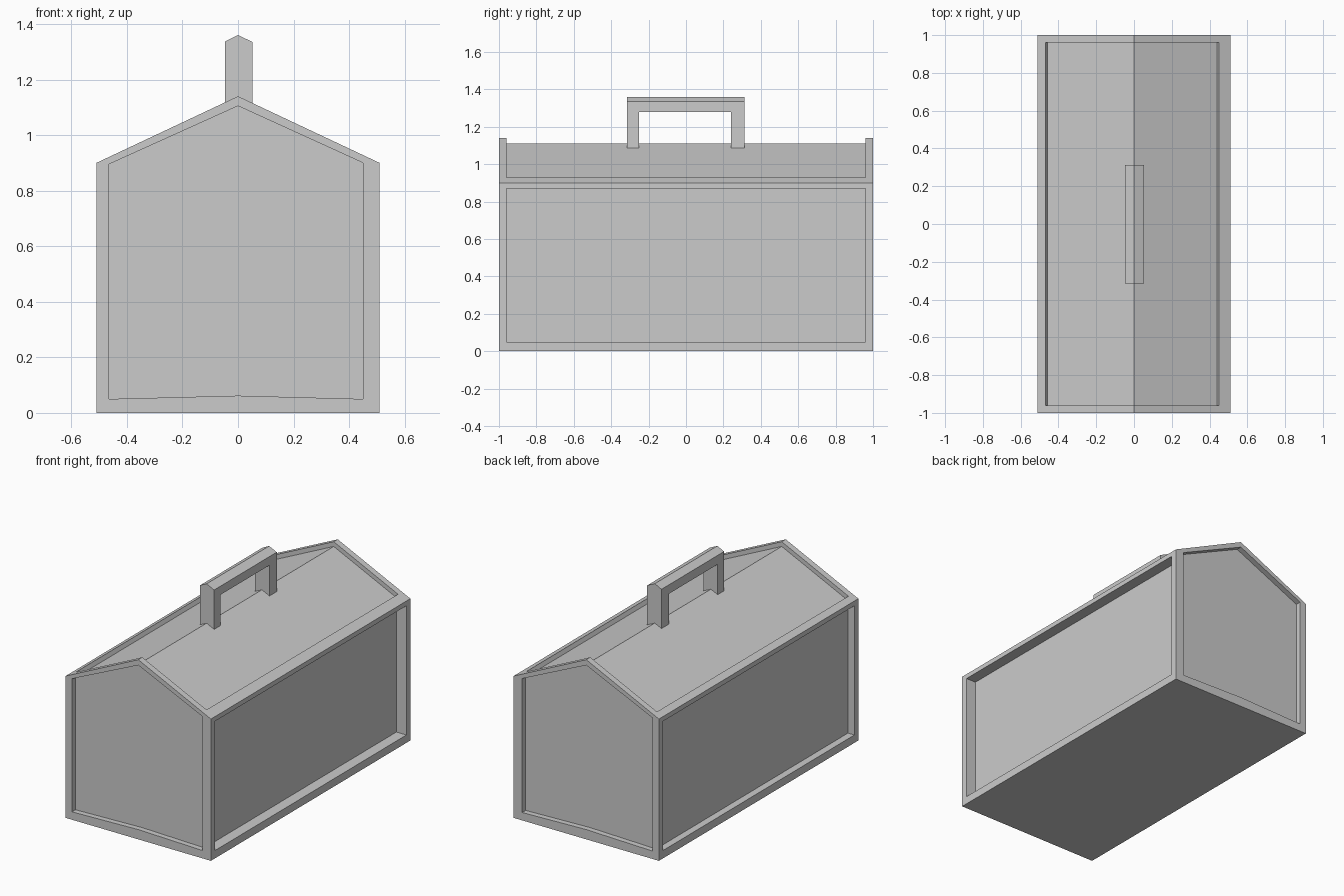
import bpy, bmesh

if "Cube" in bpy.data.objects:
    bpy.data.objects.remove(bpy.data.objects["Cube"])


def prism(name, profile, y0, y1):
    """Extrude an (x, z) profile along y."""
    bm = bmesh.new()
    face = bm.faces.new([bm.verts.new((x, y0, z)) for x, z in profile])
    ext = bmesh.ops.extrude_face_region(bm, geom=[face])
    new_verts = [g for g in ext["geom"] if isinstance(g, bmesh.types.BMVert)]
    bmesh.ops.translate(bm, verts=new_verts, vec=(0, y1 - y0, 0))
    bmesh.ops.recalc_face_normals(bm, faces=bm.faces)
    mesh = bpy.data.meshes.new(name)
    bm.to_mesh(mesh)
    bm.free()
    obj = bpy.data.objects.new(name, mesh)
    bpy.context.collection.objects.link(obj)
    return obj


def rect(x0, x1, z0, z1):
    return [(x0, z0), (x1, z0), (x1, z1), (x0, z1)]


def cut(target, profile, y0, y1):
    """Subtract a prism from the target and discard the cutter."""
    cutter = prism("cutter", profile, y0, y1)
    cutter.hide_render = True
    mod = target.modifiers.new("recess", 'BOOLEAN')
    mod.operation = 'DIFFERENCE'
    mod.solver = 'EXACT'
    mod.object = cutter
    bpy.context.view_layer.objects.active = target
    bpy.ops.object.modifier_apply(modifier=mod.name)
    bpy.data.objects.remove(cutter)


# Gabled box body
body = prism("box_body", [(-.51, 0), (.51, 0), (.51, .9), (0, 1.14), (-.51, .9)], -1, 1)

# Recessed end panels
gable = [(-.465, .05), (0, .062), (.45, .05), (.45, .9), (0, 1.105), (-.465, .895)]
for s in (-1, 1):
    cut(body, gable, *sorted((s * .965, s * 1.1)))

# Recessed long side panels, deeper on the right
cut(body, rect(.44, .7, .05, .87), -.96, .96)
cut(body, rect(-.7, -.465, .05, .87), -.96, .96)

# Recessed roof panel running over the ridge
roof = [(-.457, .895), (0, 1.11), (.44, .903), (.493, 1.02), (0, 1.4), (-.51, 1.012)]
cut(body, roof, -.96, .96)

# Carrying handle with a ridged top and notched feet
handle = prism("handle", [(-.047, 1.085), (0, 1.107), (.053, 1.083), (.053, 1.335),
                          (0, 1.36), (-.047, 1.337)], -.315, .313)
cut(handle, rect(-.2, .2, 1.0, 1.28), -.25, .24)
